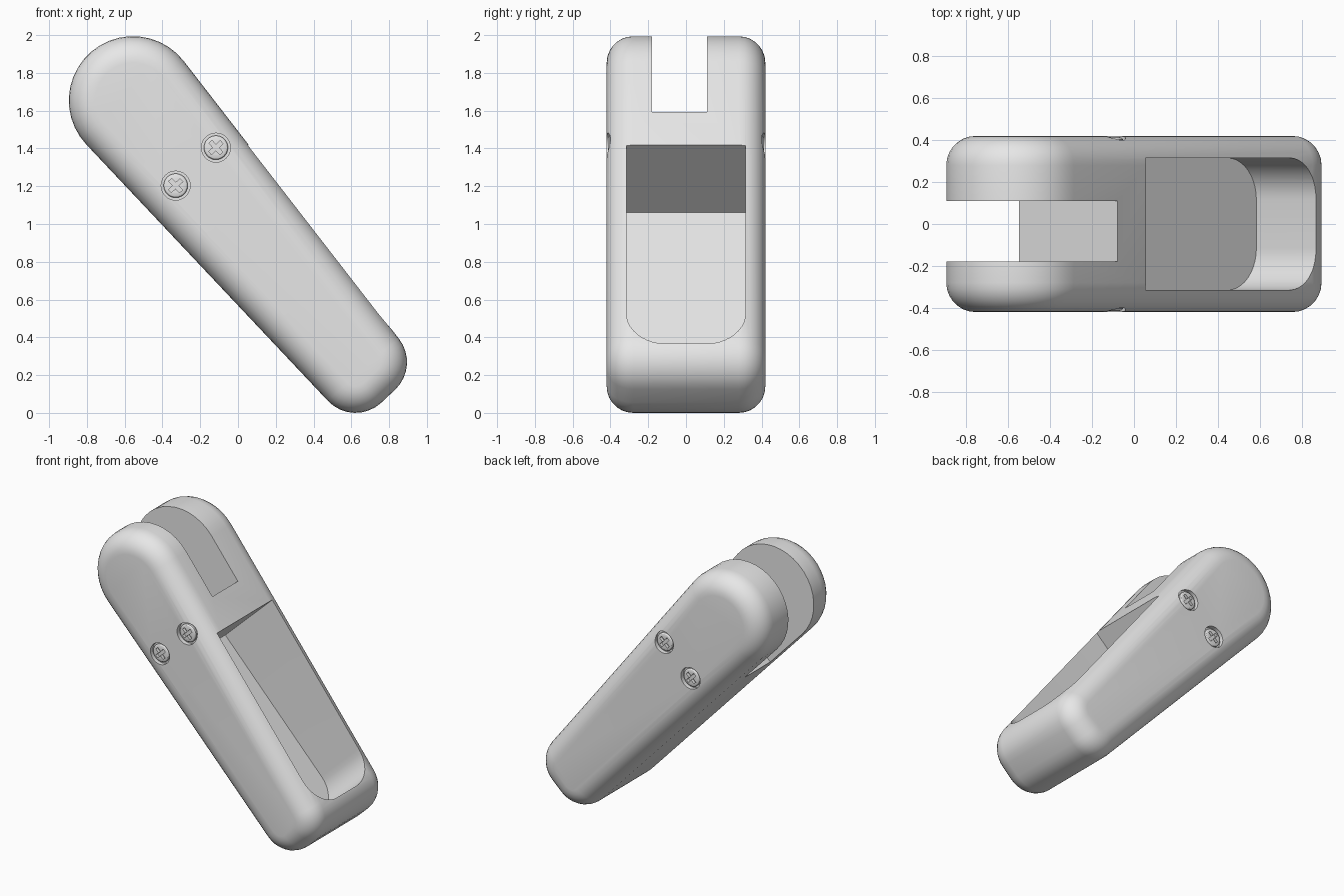
import bpy, bmesh, math
from mathutils import Vector

cube = bpy.data.objects.get("Cube")
if cube:
    bpy.data.objects.remove(cube, do_unlink=True)

TILT = math.radians(46.7)
C, S = math.cos(TILT), math.sin(TILT)
HALF, FILLET = 0.42, 0.14            # half thickness and edge rounding

grey = bpy.data.materials.new("light grey")
grey.use_nodes = True
grey.diffuse_color = (0.8, 0.8, 0.8, 1)
grey.node_tree.nodes["Principled BSDF"].inputs["Base Color"].default_value = (0.8, 0.8, 0.8, 1)


def place(u, v, y):
    """u runs down the handle, v across it, y through its thickness."""
    return Vector((C * u + S * v, y, -S * u + C * v))


def loft(name, stacks):
    """Solid made of one or more stacks of matching loops, capped at both ends."""
    bm = bmesh.new()
    for loops in stacks:
        rings = [[bm.verts.new(place(*p)) for p in loop] for loop in loops]
        n = len(rings[0])
        for a, b in zip(rings, rings[1:]):
            for i in range(n):
                j = (i + 1) % n
                bm.faces.new((a[i], a[j], b[j], b[i]))
        bm.faces.new(rings[0])
        bm.faces.new(rings[-1])
    bmesh.ops.recalc_face_normals(bm, faces=bm.faces)
    me = bpy.data.meshes.new(name)
    bm.to_mesh(me)
    bm.free()
    me.materials.append(grey)
    ob = bpy.data.objects.new(name, me)
    bpy.context.collection.objects.link(ob)
    return ob


def cut(ob, *cutters):
    """Subtract the cutters for good and discard them."""
    for c in cutters:
        c.hide_render = True
        m = ob.modifiers.new("cut", 'BOOLEAN')
        m.operation, m.solver, m.object = 'DIFFERENCE', 'EXACT', c
    bpy.context.view_layer.update()
    dg = bpy.context.evaluated_depsgraph_get()
    me = bpy.data.meshes.new_from_object(ob.evaluated_get(dg))
    ob.modifiers.clear()
    ob.data = me
    for c in cutters:
        bpy.data.objects.remove(c, do_unlink=True)


def smooth(ob):
    bpy.ops.object.select_all(action='DESELECT')
    ob.select_set(True)
    bpy.context.view_layer.objects.active = ob
    bpy.ops.object.shade_smooth_by_angle(angle=math.radians(32))


def arc(cu, cv, r, a0, a1, n):
    out = []
    for i in range(n + 1):
        a = math.radians(a0 + (a1 - a0) * i / n)
        out.append((cu + r * math.cos(a), cv + r * math.sin(a)))
    return out


def outline(inset):
    """Tapered side profile: two small tail corners and one round head."""
    return (arc(0.281, 0.59, 0.2 - inset, -90, 0, 8)
            + arc(0.281, 0.69, 0.2 - inset, 1, 84.5, 8)
            + arc(-1.585, 0.73, 0.34 - inset, 84.5, 270, 20))


# Body with rounded edges on both sides
steps = [math.radians(90 * k / 7) for k in range(8)]
half = [(FILLET * (1 - math.cos(a)), HALF - FILLET + FILLET * math.sin(a)) for a in steps]
levels = [(d, -y) for d, y in reversed(half)] + half
body = loft("handle_body", [[[(u, v, y) for u, v in outline(d)] for d, y in levels]])

# Slot through the round head
slot = loft("slot_cutter", [[[(-2.3, v, -0.18), (-1.213, v, -0.18),
                              (-1.213, v, 0.11), (-2.3, v, 0.11)] for v in (0.1, 1.4)]])

# Deep pocket with a rounded lower end
W, R = 0.315, 0.2
pocket_shape = ([(-0.993, W), (-0.993, -W)]
                + arc(0.328 - R, -W + R, R, -90, 0, 10)
                + arc(0.328 - R, W - R, R, 0, 90, 10))
pocket = loft("pocket_cutter", [[[(u, v, y) for u, y in pocket_shape] for v in (0.493, 1.4)]])

# Round screw recesses on both sides
SCREWS = [(side, -1.102, v) for side in (-1, 1) for v in (0.585, 0.878)]


def disc(side, u, v, rings, n=24):
    return [[(a, b, side * y) for a, b in arc(u, v, r, 0, 360 - 360 / n, n - 1)]
            for r, y in rings]


holes = loft("screw_hole_cutter", [disc(s, u, v, [(0.077, 0.39), (0.077, 0.5)])
                                   for s, u, v in SCREWS])
cut(body, slot, pocket, holes)
smooth(body)

# Screw heads with a cross-shaped drive
w, L = 0.011, 0.042
cross = [(L, -w), (L, w), (w, w), (w, L), (-w, L), (-w, w),
         (-L, w), (-L, -w), (-w, -w), (-w, -L), (w, -L), (w, -w)]
for i, (s, u, v) in enumerate(SCREWS):
    head = loft(f"screw_head_{i + 1}", [disc(s, u, v, [
        (0.064, 0.38), (0.064, 0.404), (0.058, 0.411), (0.048, 0.414)])])
    drive = loft("drive_cutter", [[[(u + a, v + b, s * y) for a, b in cross]
                                   for y in (0.392, 0.5)]])
    cut(head, drive)
    smooth(head)
